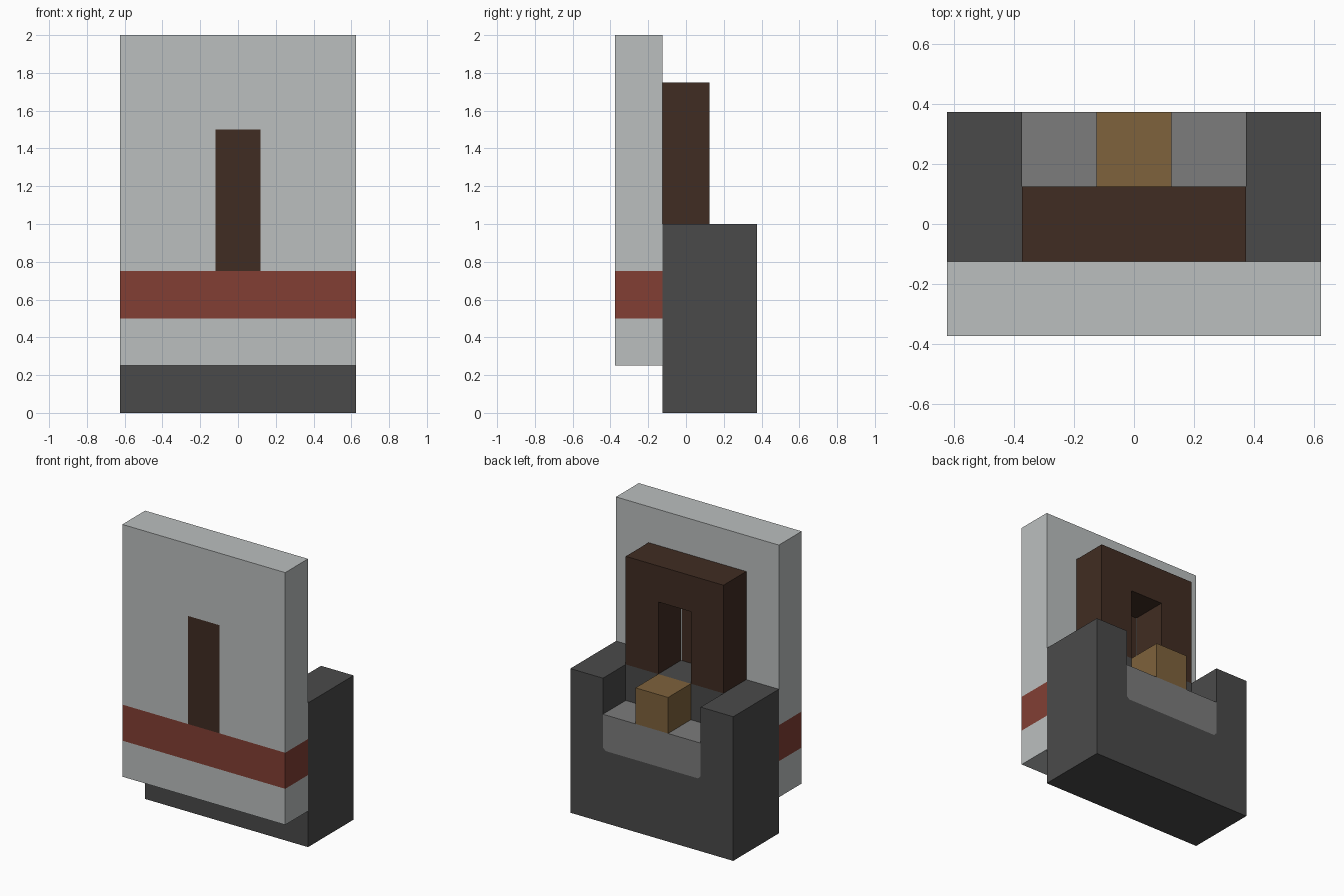
import bpy
import bmesh
from mathutils import Vector

cube = bpy.data.objects.get("Cube")
if cube:
    bpy.data.objects.remove(cube, do_unlink=True)


def linear(v):
    v /= 255
    return v / 12.92 if v <= 0.04045 else ((v + 0.055) / 1.055) ** 2.4


def material(name, r, g, b):
    colour = (linear(r), linear(g), linear(b), 1)
    mat = bpy.data.materials.new(name)
    mat.use_nodes = True
    mat.diffuse_color = colour
    shader = next(n for n in mat.node_tree.nodes if n.type == 'BSDF_PRINCIPLED')
    shader.inputs["Base Color"].default_value = colour
    return mat


pale = material("pale grey", 187, 191, 191)
red = material("brick red", 130, 63, 52)
brown = material("dark brown", 64, 44, 34)
dark = material("dark grey", 74, 74, 74)
mid = material("mid grey", 124, 124, 124)
gold = material("tan gold", 126, 98, 60)


def finish(bm, name, *mats):
    bmesh.ops.recalc_face_normals(bm, faces=bm.faces)
    mesh = bpy.data.meshes.new(name)
    bm.to_mesh(mesh)
    bm.free()
    for mat in mats:
        mesh.materials.append(mat)
    obj = bpy.data.objects.new(name, mesh)
    bpy.context.collection.objects.link(obj)
    return obj


def prism(half, y0, y1):
    """Extrude an x-z profile, given as its right half and mirrored, along y."""
    points = half + [(-x, z) for x, z in reversed(half)]
    bm = bmesh.new()
    face = bm.faces.new([bm.verts.new((x, y0, z)) for x, z in points])
    new = bmesh.ops.extrude_face_region(bm, geom=[face])["geom"]
    verts = [v for v in new if isinstance(v, bmesh.types.BMVert)]
    bmesh.ops.translate(bm, verts=verts, vec=(0, y1 - y0, 0))
    return bm


def box(w, z0, z1):
    return [(w, z0), (w, z1)]


# Y positions of the layers, front to back
front, panel_back, seat_back, back = -0.375, -0.125, 0.125, 0.375
wide, inner, slot = 0.625, 0.375, 0.125

# Tall front panel with a painted stripe and a painted doorway on both faces
bm = prism(box(wide, 0.25, 2), front, panel_back)
cuts = [((0, 0, z), (0, 0, 1)) for z in (0.5, 0.75, 1.5)]
cuts += [((x, 0, 0), (1, 0, 0)) for x in (-0.12, 0.12)]
for co, no in cuts:
    bmesh.ops.bisect_plane(bm, geom=bm.verts[:] + bm.edges[:] + bm.faces[:],
                           plane_co=Vector(co), plane_no=Vector(no))
for f in bm.faces:
    c = f.calc_center_median()
    if 0.5 < c.z < 0.75:
        f.material_index = 1
    elif abs(f.normal.y) > 0.9 and abs(c.x) < 0.12 and 0.75 < c.z < 1.5:
        f.material_index = 2
finish(bm, "front_panel", pale, red, brown)

# Arched surround behind the panel
arch = [(slot, 1.5), (slot, 1), (inner, 1), (inner, 1.75)]
finish(prism(arch, panel_back, seat_back), "arch_surround", brown)

# Base: solid block under the arch, then a U-shaped section with two arms
finish(prism(box(wide, 0, 1), panel_back, seat_back), "base_block", dark)
lip = [(inner - 0.02, 0.5), (inner, 0.52)]
arms = [(wide, 0), (wide, 1), (inner, 1)] + lip[::-1]
finish(prism(arms, seat_back, back), "base_arms", dark)

# Step set between the arms, with a small cube on it
finish(prism(lip + [(inner, 0.75)], seat_back, back), "step", mid)
finish(prism(box(slot, 0.75, 1), seat_back, back), "small_cube", gold)
